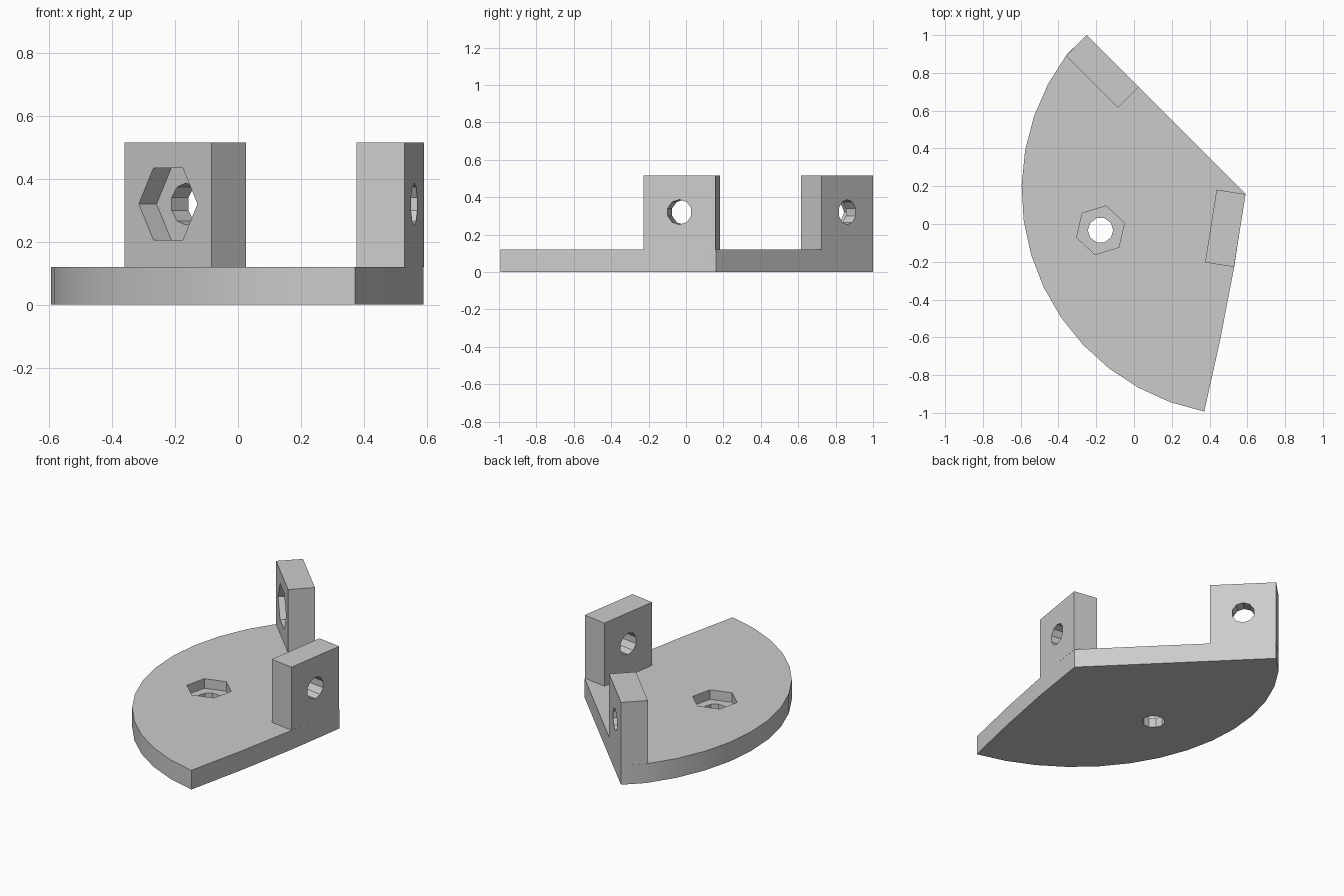
import bpy, bmesh
from math import sin, cos, radians, pi
from mathutils import Matrix

cube = bpy.data.objects.get("Cube")
if cube:
    bpy.data.objects.remove(cube, do_unlink=True)

grey = bpy.data.materials.new("plain_grey")
grey.use_nodes = True
grey.diffuse_color = (0.6, 0.6, 0.6, 1)
grey.node_tree.nodes["Principled BSDF"].inputs["Base Color"].default_value = (0.6, 0.6, 0.6, 1)

PLATE_TOP, TAB_TOP = 0.12, 0.515
TAB_WIDTH, TAB_THICK = 0.39, 0.155
BOLT_R, NUT_R = 0.067, 0.132


def prism(name, outline, z0, z1, frame=Matrix()):
    """Extrude a flat outline from z0 to z1 inside the given frame."""
    bm = bmesh.new()
    face = bm.faces.new([bm.verts.new((x, y, z0)) for x, y in outline])
    up = bmesh.ops.extrude_face_region(bm, geom=[face])["geom"]
    top = [v for v in up if isinstance(v, bmesh.types.BMVert)]
    bmesh.ops.translate(bm, verts=top, vec=(0, 0, z1 - z0))
    bm.transform(frame)
    bmesh.ops.recalc_face_normals(bm, faces=bm.faces)
    mesh = bpy.data.meshes.new(name)
    bm.to_mesh(mesh)
    bm.free()
    mesh.materials.append(grey)
    obj = bpy.data.objects.new(name, mesh)
    bpy.context.collection.objects.link(obj)
    return obj


def ngon(sides, radius, centre, phase):
    return [(centre[0] + radius * cos(phase + 2 * pi * i / sides),
             centre[1] + radius * sin(phase + 2 * pi * i / sides)) for i in range(sides)]


def cut(obj, cutter):
    bpy.context.view_layer.objects.active = obj
    mod = obj.modifiers.new("cut", 'BOOLEAN')
    mod.operation, mod.solver, mod.object = 'DIFFERENCE', 'EXACT', cutter
    bpy.ops.object.modifier_apply(modifier=mod.name)
    bpy.data.objects.remove(cutter, do_unlink=True)


def bolt_and_nut(obj, centre, phase, nut_start, frame=Matrix()):
    """Through hole with a hexagonal nut pocket that starts at nut_start."""
    cut(obj, prism("nut_cutter", ngon(6, NUT_R, centre, phase), nut_start, 0.4, frame))
    cut(obj, prism("bolt_cutter", ngon(10, BOLT_R, centre, 0), -0.2, 0.4, frame))


def finish(obj):
    bpy.ops.object.select_all(action='DESELECT')
    obj.select_set(True)
    bpy.context.view_layer.objects.active = obj
    bpy.ops.object.shade_smooth_by_angle(angle=radians(20))


# Sector-shaped base plate: straight edges, then the rounded rim
rim = []
for i in range(14):
    a = radians(143.1 + (259 - 143.1) * i / 13)
    rim.append((0.60 + 1.195 * cos(a), 0.18 + 1.195 * sin(a)))
outline = [(0.59, 0.16), (-0.25, 1.0)] + rim + [(0.455, -0.62), (0.53, -0.23)]
plate = prism("base_plate", outline, 0, PLATE_TOP)
bolt_and_nut(plate, (-0.177, -0.033), radians(17), 0.06)
finish(plate)

# Upright tabs: middle of the outer face and the direction it faces
for name, x, y, angle in (("left_tab", 0.56, -0.035, -9),
                          ("back_tab", -0.1125, 0.8625, 45)):
    # Frame: x is up, y runs along the tab, z points inwards
    frame = (Matrix.Translation((x, y, 0)) @ Matrix.Rotation(radians(angle), 4, 'Z')
             @ Matrix.Rotation(-pi / 2, 4, 'Y'))
    w = TAB_WIDTH / 2
    tab = prism(name, [(PLATE_TOP, -w), (TAB_TOP, -w), (TAB_TOP, w), (PLATE_TOP, w)],
                0, TAB_THICK, frame)
    bolt_and_nut(tab, (0.32, 0), pi / 2, TAB_THICK - 0.08, frame)
    finish(tab)
